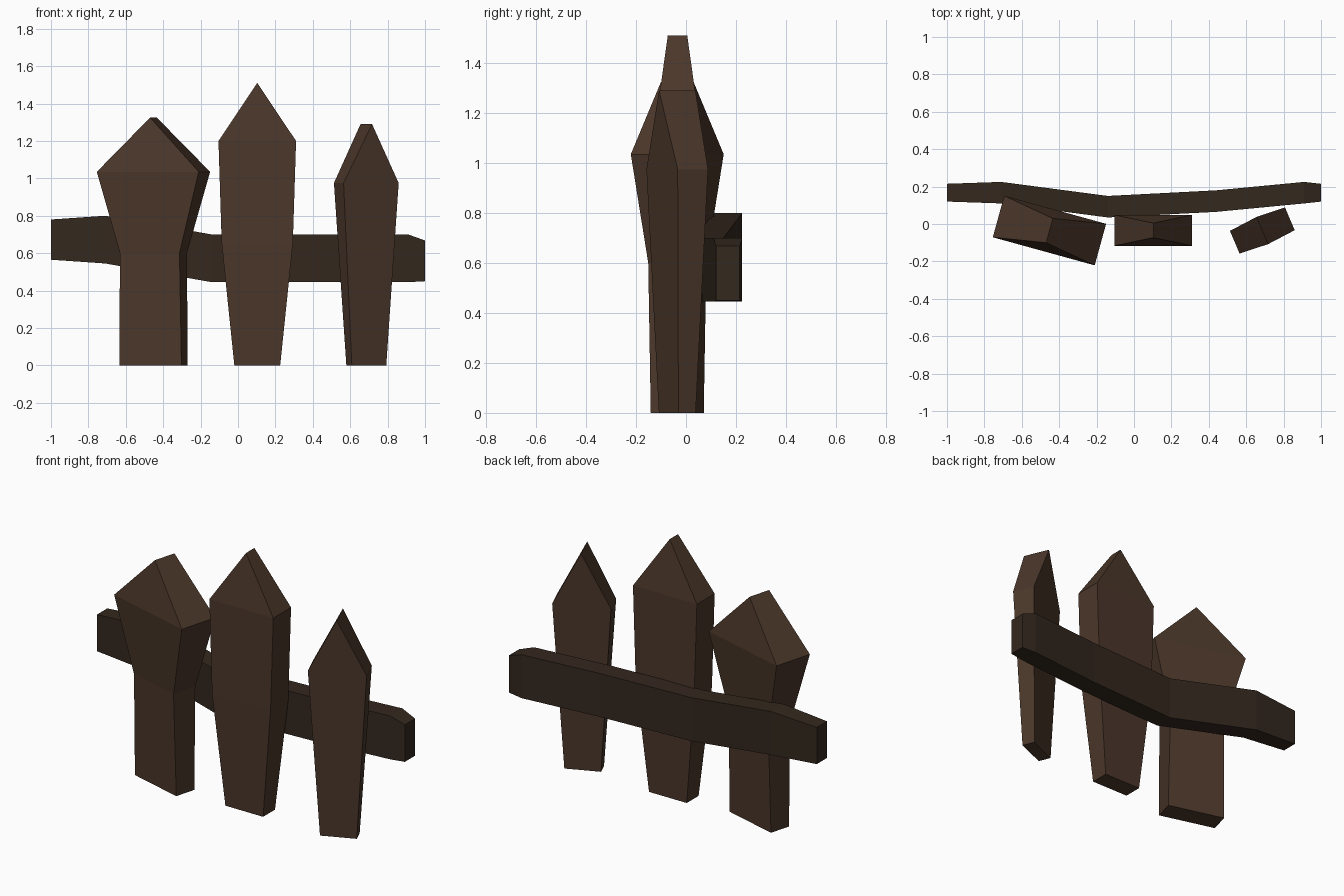
import bpy, bmesh
from math import radians
from mathutils import Matrix

if "Cube" in bpy.data.objects:
    bpy.data.objects.remove(bpy.data.objects["Cube"])


def material(name, rgb):
    m = bpy.data.materials.new(name)
    m.diffuse_color = (*rgb, 1)
    m.use_nodes = True
    m.node_tree.nodes["Principled BSDF"].inputs["Base Color"].default_value = m.diffuse_color
    return m


def loft(name, rings, mat, ridge=None, matrix=Matrix()):
    """Skin four-sided rings; end in a flat cap or in a two-point ridge."""
    bm = bmesh.new()
    loops = [[bm.verts.new(p) for p in r] for r in rings]
    bm.faces.new(loops[0])
    for a, b in zip(loops, loops[1:]):
        for i in range(4):
            j = (i + 1) % 4
            bm.faces.new((a[i], a[j], b[j], b[i]))
    fl, fr, br, bl = loops[-1]
    if ridge:
        f, b = [bm.verts.new(p) for p in ridge]
        for face in ((fl, fr, f), (fr, br, b, f), (br, bl, b), (bl, fl, f, b)):
            bm.faces.new(face)
    else:
        bm.faces.new(loops[-1])
    bmesh.ops.recalc_face_normals(bm, faces=bm.faces)
    bm.transform(matrix)
    me = bpy.data.meshes.new(name)
    bm.to_mesh(me)
    bm.free()
    me.materials.append(mat)
    ob = bpy.data.objects.new(name, me)
    bpy.context.collection.objects.link(ob)
    return ob


def plank(name, x, y, angle, sections, tip_z, tip_depth):
    """Pointed board; sections are (z, width, depth) from the ground up."""
    rings = [[(sx * w / 2, sy * d / 2, z)
              for sx, sy in ((-1, -1), (1, -1), (1, 1), (-1, 1))]
             for z, w, d in sections]
    ridge = [(0, -tip_depth / 2, tip_z), (0, tip_depth / 2, tip_z)]
    m = Matrix.Translation((x, y, 0)) @ Matrix.Rotation(radians(angle), 4, 'Z')
    return loft(name, rings, wood, ridge, m)


wood = material("plank_wood", (0.070, 0.038, 0.023))
dark = material("rail_wood", (0.034, 0.021, 0.013))

# Three pointed planks, each twisted differently
plank("left_plank", -0.452, -0.035, -15.4,
      [(0, 0.345, 0.125), (0.6, 0.33, 0.15), (1.035, 0.565, 0.23)], 1.325, 0.135)
plank("middle_plank", 0.103, -0.034, 0,
      [(0, 0.245, 0.11), (0.65, 0.38, 0.165), (1.2, 0.415, 0.165)], 1.51, 0.078)
plank("right_plank", 0.686, -0.035, 23,
      [(0, 0.20, 0.075), (0.975, 0.32, 0.132)], 1.29, 0.158)

# Bent rail behind the planks: x, front y, back y, bottom z, top z
stations = [(-1.0, 0.12, 0.215, 0.565, 0.78),
            (-0.71, 0.11, 0.225, 0.545, 0.80),
            (-0.14, 0.035, 0.15, 0.445, 0.70),
            (0.44, 0.065, 0.18, 0.445, 0.70),
            (0.91, 0.11, 0.225, 0.445, 0.70),
            (1.0, 0.12, 0.215, 0.45, 0.668)]
loft("rail", [[(x, y0, z0), (x, y1, z0), (x, y1, z1), (x, y0, z1)]
              for x, y0, y1, z0, z1 in stations], dark)
